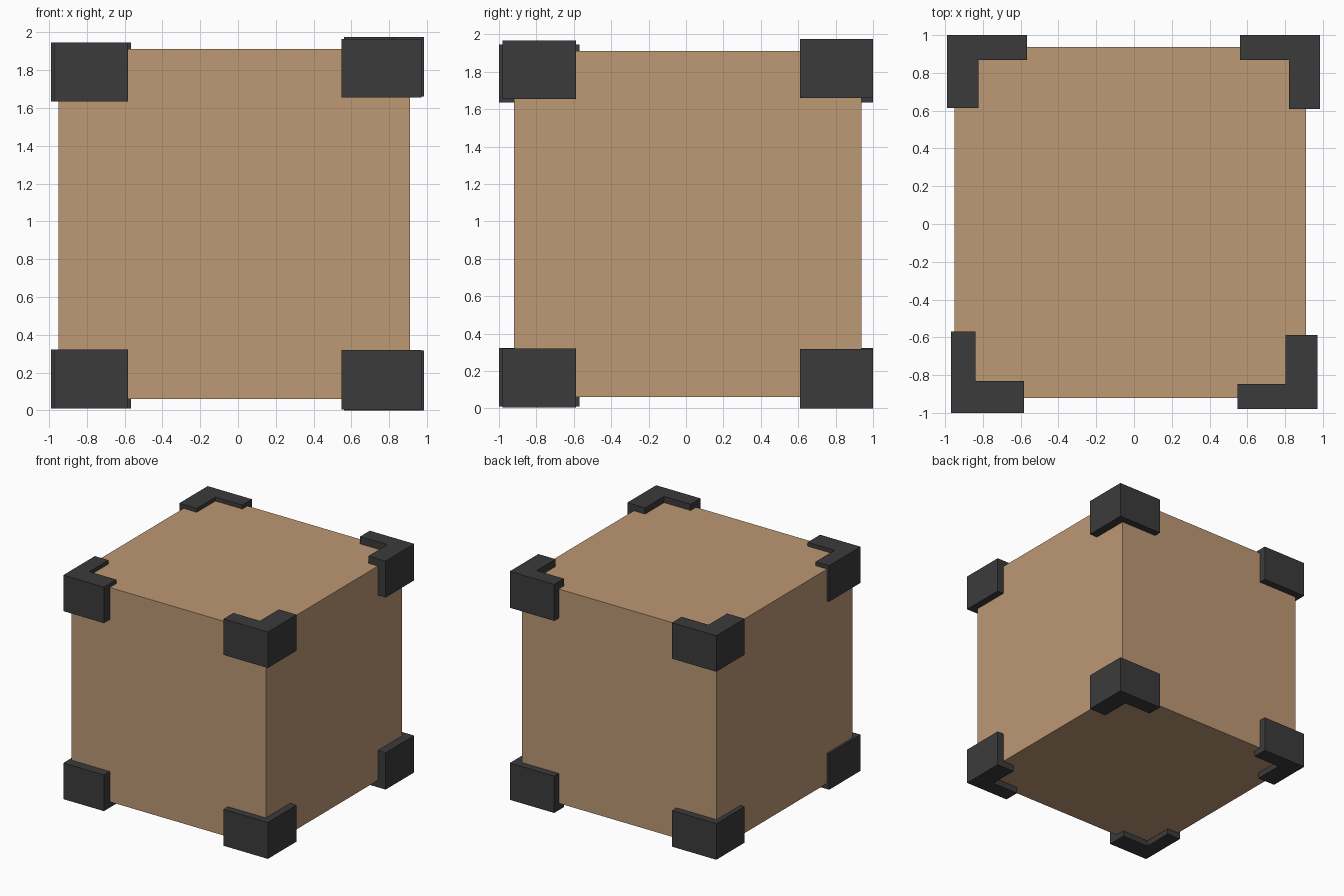
import bpy, bmesh

if "Cube" in bpy.data.objects:
    bpy.data.objects.remove(bpy.data.objects["Cube"])


def material(name, rgb):
    m = bpy.data.materials.new(name)
    m.diffuse_color = (*rgb, 1.0)
    m.use_nodes = True
    m.node_tree.nodes["Principled BSDF"].inputs["Base Color"].default_value = m.diffuse_color
    return m


wood = material("warm_wood", (0.51, 0.315, 0.175))
iron = material("dark_iron", (0.044, 0.044, 0.044))


def extrude_profile(name, outline, z0, z1, mat):
    """Extrude a flat outline (x, y) from z0 to z1."""
    bm = bmesh.new()
    face = bm.faces.new([bm.verts.new((x, y, z0)) for x, y in outline])
    ext = bmesh.ops.extrude_face_region(bm, geom=[face])
    top = [v for v in ext["geom"] if isinstance(v, bmesh.types.BMVert)]
    bmesh.ops.translate(bm, verts=top, vec=(0, 0, z1 - z0))
    bmesh.ops.recalc_face_normals(bm, faces=bm.faces)
    mesh = bpy.data.meshes.new(name)
    bm.to_mesh(mesh)
    bm.free()
    mesh.materials.append(mat)
    obj = bpy.data.objects.new(name, mesh)
    bpy.context.collection.objects.link(obj)
    return obj


# Wooden crate body
extrude_profile("crate_body",
                [(-0.95, -0.92), (0.91, -0.92), (0.91, 0.938), (-0.95, 0.938)],
                0.06, 1.912, wood)

# Corner brackets: outer corner, arm ends, inner corner, bottom z range, top z range
corners = {
    "front_left": ((-0.97, -1.0), (-0.582, -0.57), (-0.84, -0.83), (0.01, 0.322), (1.635, 1.946)),
    "front_right": ((0.972, -0.98), (0.548, -0.587), (0.802, -0.846), (0.005, 0.32), (1.655, 1.966)),
    "back_left": ((-0.99, 1.0), (-0.566, 0.613), (-0.823, 0.868), (0.01, 0.322), (1.635, 1.946)),
    "back_right": ((0.985, 1.0), (0.56, 0.61), (0.82, 0.868), (0.0, 0.318), (1.66, 1.975)),
}
for name, ((ox, oy), (ex, ey), (ix, iy), low, high) in corners.items():
    outline = [(ox, oy), (ex, oy), (ex, iy), (ix, iy), (ix, ey), (ox, ey)]
    extrude_profile(f"bottom_{name}_bracket", outline, *low, iron)
    extrude_profile(f"top_{name}_bracket", outline, *high, iron)
